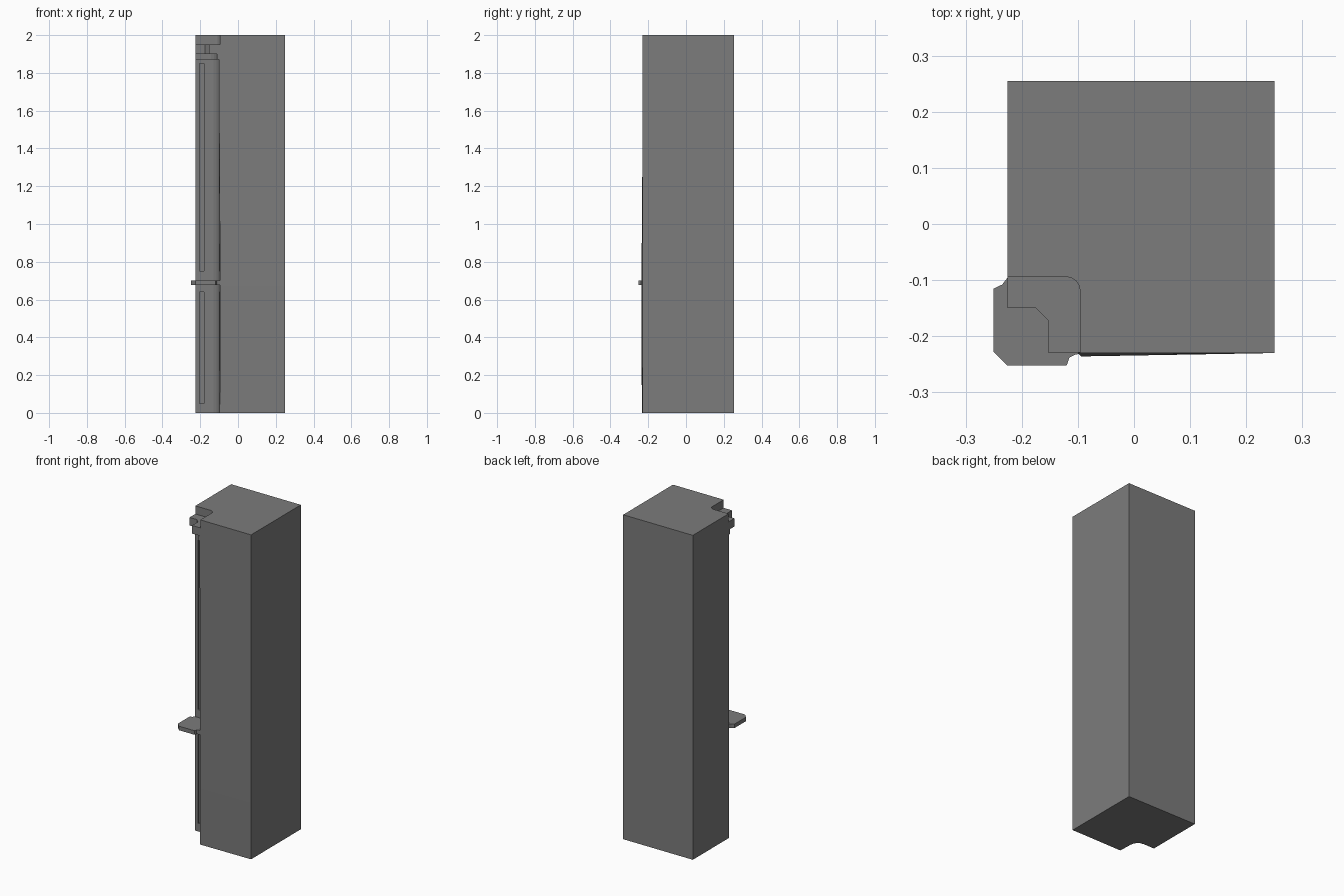
import bpy
import bmesh
from math import sin, cos, pi

cube = bpy.data.objects.get("Cube")
if cube:
    bpy.data.objects.remove(cube, do_unlink=True)

GREY = (0.2, 0.2, 0.2, 1)
grey = bpy.data.materials.new("mid grey")
grey.use_nodes = True
grey.diffuse_color = GREY
grey.node_tree.nodes["Principled BSDF"].inputs["Base Color"].default_value = GREY


def loft(name, sections):
    """Join equal-length outlines, given as (height, points), and cap the ends."""
    bm = bmesh.new()
    rings = [[bm.verts.new((x, y, z)) for x, y in pts] for z, pts in sections]
    for low, high in zip(rings, rings[1:]):
        for i in range(len(low)):
            j = (i + 1) % len(low)
            bm.faces.new((low[i], low[j], high[j], high[i]))
    bm.faces.new(rings[0])
    bm.faces.new(rings[-1])
    bmesh.ops.recalc_face_normals(bm, faces=bm.faces)
    mesh = bpy.data.meshes.new(name)
    bm.to_mesh(mesh)
    bm.free()
    mesh.materials.append(grey)
    obj = bpy.data.objects.new(name, mesh)
    bpy.context.collection.objects.link(obj)
    return obj


def prism(name, pts, bottom, top):
    return loft(name, [(bottom, pts), (top, pts)])


def rect(x0, x1, y0, y1):
    return [(x0, y0), (x1, y0), (x1, y1), (x0, y1)]


LEFT, RIGHT, FRONT, BACK = -0.225, 0.25, -0.23, 0.255


def notch_arc(x, y, r, steps=4):
    """Rounded inner corner, from the side wall to the rear wall."""
    angles = [i * pi / 2 / steps for i in range(steps + 1)]
    return [(x - r + r * cos(a), y - r + r * sin(a)) for a in angles]


def outline(x, y, r, bulge=0):
    return [(LEFT, BACK), (RIGHT, BACK), (RIGHT, FRONT),
            (x + bulge, FRONT - bulge)] + notch_arc(x, y, r) + [(LEFT, y)]


# Column with a rounded corner niche and a slightly bulged front edge
lower = [(z, outline(-0.1, -0.097, 0.05, b))
         for z, b in ((0, 0.003), (0.35, 0.006), (0.67, 0.006), (1.33, 0.001), (1.9, 0))]
upper = [(z, outline(-0.096, -0.094, 0.025)) for z in (1.9, 2.0)]
column = loft("column", lower + upper)

# Long recessed slots in both walls of the niche
for bottom, top in ((0.05, 0.64), (0.75, 1.85)):
    for area in (rect(-0.205, -0.18, -0.15, -0.085), rect(-0.15, -0.082, -0.21, -0.185)):
        cutter = prism("slot_cutter", area, bottom, top)
        cutter.hide_render = True
        cut = column.modifiers.new("slot", "BOOLEAN")
        cut.operation = "DIFFERENCE"
        cut.solver = "EXACT"
        cut.object = cutter
        bpy.context.view_layer.objects.active = column
        bpy.ops.object.modifier_apply(modifier=cut.name)
        bpy.data.objects.remove(cutter, do_unlink=True)

# Ledge below the top, with a chamfered inner corner
prism("top_ledge", [(LEFT, -0.09), (-0.09, -0.09), (-0.09, FRONT + 0.001),
                    (-0.153, FRONT + 0.001), (-0.153, -0.172),
                    (-0.175, -0.15), (LEFT, -0.15)], 1.9, 1.95)

# Small lip under the ledge, following the niche walls
prism("lip", [(LEFT, -0.09), (-0.09, -0.09), (-0.09, FRONT + 0.002), (-0.112, FRONT + 0.002)]
      + notch_arc(-0.112, -0.109, 0.05) + [(LEFT, -0.109)], 1.87, 1.899)

# Protruding shelf
prism("shelf", [(-0.09, -0.09), (LEFT, -0.095), (-0.235, -0.108), (-0.25, -0.115),
                (-0.25, -0.228), (-0.226, -0.252), (-0.12, -0.252),
                (-0.115, -0.238), (-0.105, -0.233), (-0.09, -0.23)], 0.677, 0.702)
